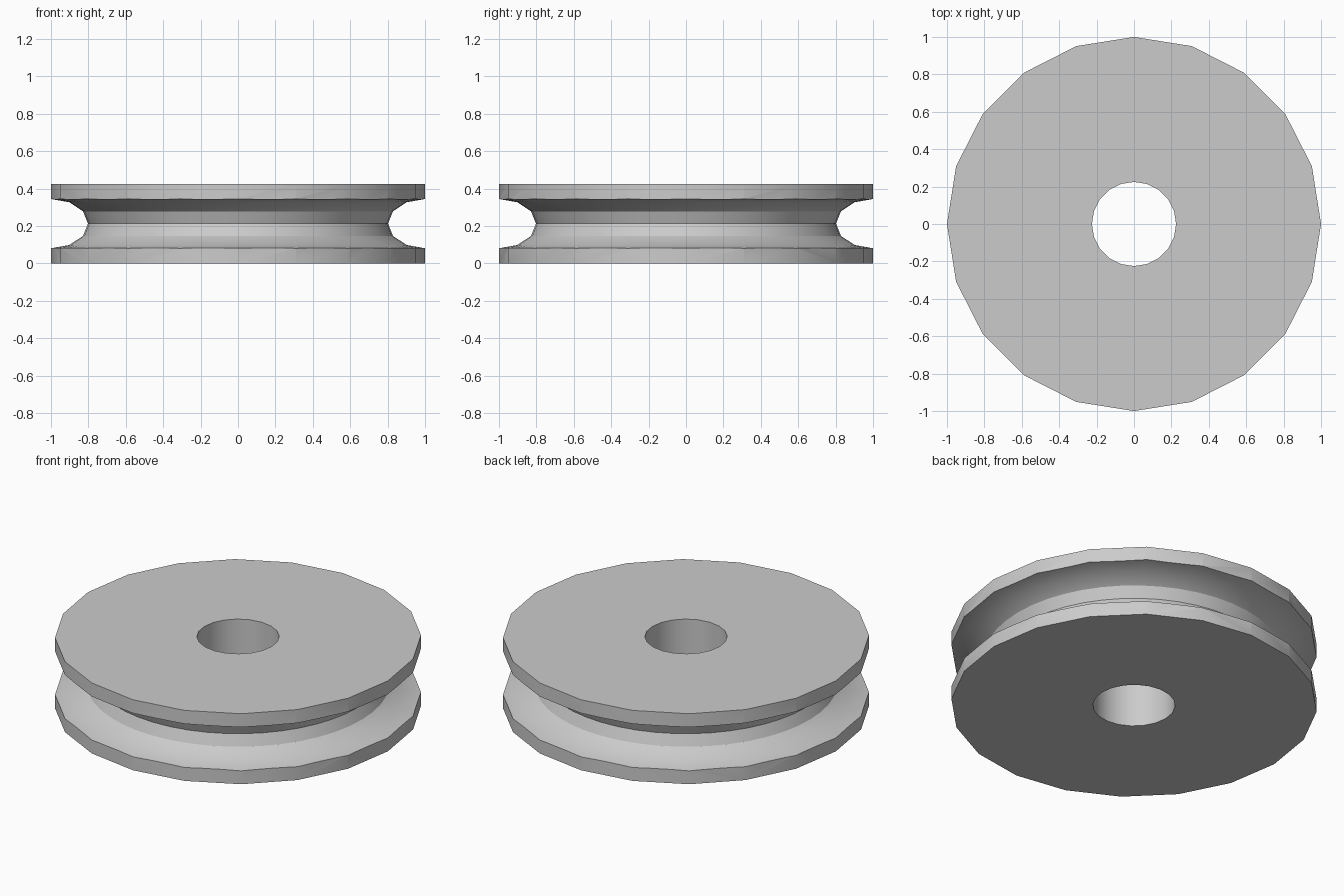
import bpy
import math

if "Cube" in bpy.data.objects:
    bpy.data.objects.remove(bpy.data.objects["Cube"], do_unlink=True)

HEIGHT = 0.425
MID = HEIGHT / 2

grey = bpy.data.materials.new("plain grey")
grey.use_nodes = True
colour = (0.6, 0.6, 0.6, 1)
grey.diffuse_color = colour
grey.node_tree.nodes["Principled BSDF"].inputs["Base Color"].default_value = colour


def cylinder(name, radius, depth):
    bpy.ops.mesh.primitive_cylinder_add(vertices=20, radius=radius, depth=depth,
                                        location=(0, 0, MID))
    obj = bpy.context.object
    obj.name = name
    obj.data.materials.append(grey)
    return obj


def cut(target, cutter):
    cutter.hide_render = True
    mod = target.modifiers.new("cut", "BOOLEAN")
    mod.operation = "DIFFERENCE"
    mod.solver = "EXACT"
    mod.object = cutter
    bpy.context.view_layer.objects.active = target
    bpy.ops.object.modifier_apply(modifier=mod.name)
    bpy.data.objects.remove(cutter, do_unlink=True)


# Wheel disc
wheel = cylinder("pulley_wheel", 1.0, HEIGHT)

# Axle hole through the centre
cut(wheel, cylinder("axle_hole_cutter", 0.225, 1.0))

# Rope groove: a flattened ring cut around the rim
bpy.ops.mesh.primitive_torus_add(major_segments=48, minor_segments=12,
                                 major_radius=1.002, minor_radius=0.2,
                                 location=(0, 0, MID))
groove = bpy.context.object
groove.name = "rope_groove_cutter"
groove.data.materials.append(grey)
groove.scale.z = 0.66
bpy.context.view_layer.update()
cut(wheel, groove)

# Smooth walls with crisp rims
bpy.ops.object.select_all(action="DESELECT")
wheel.select_set(True)
bpy.context.view_layer.objects.active = wheel
bpy.ops.object.shade_smooth_by_angle(angle=math.radians(30))
